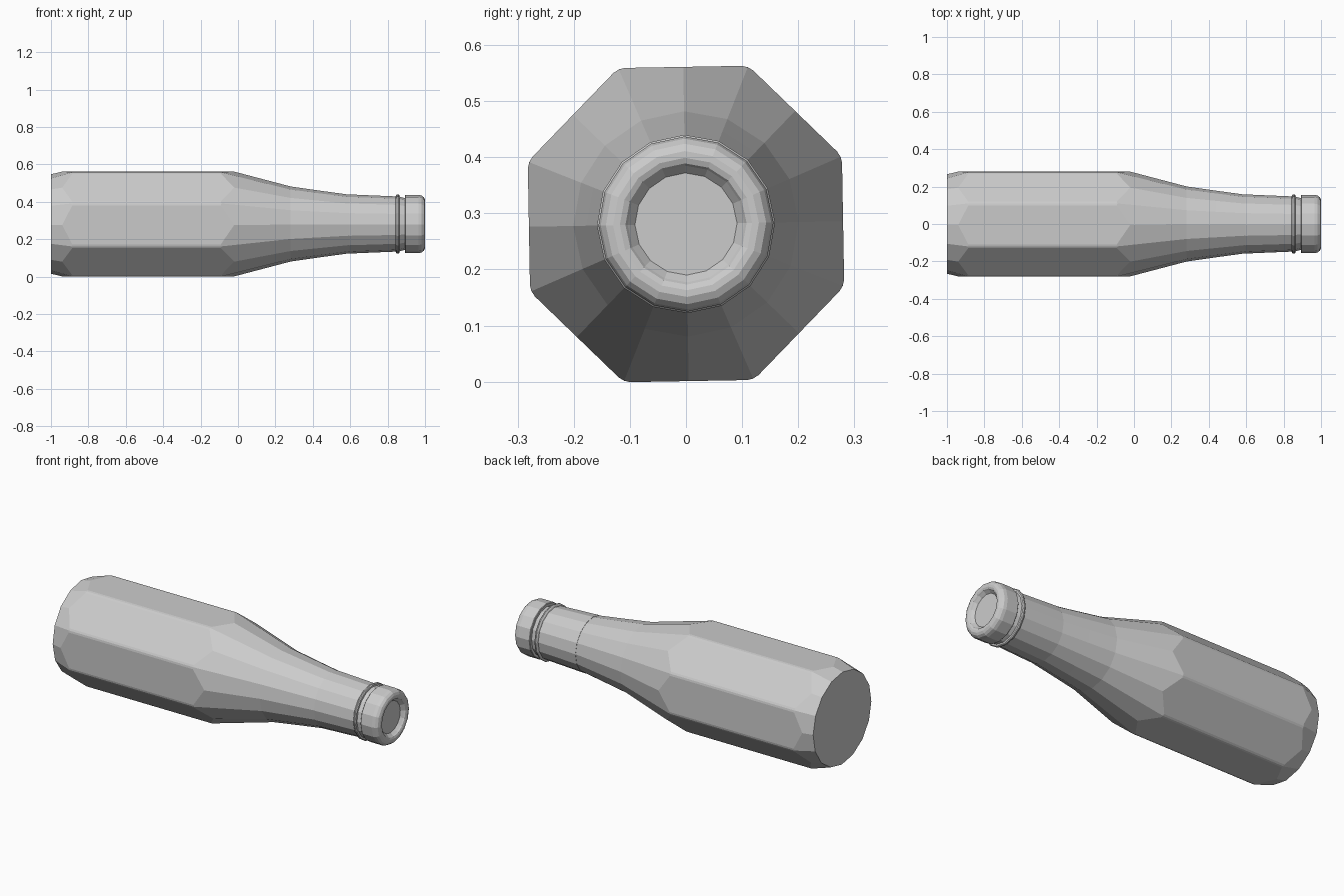
import bpy, bmesh, math

if "Cube" in bpy.data.objects:
    bpy.data.objects.remove(bpy.data.objects["Cube"])

SIDES = 16
AXIS_Z = 0.281
TILT = math.radians(1)      # the bottle lies rolled by a degree
APOTHEM = 0.28              # centre to flat of the octagonal body
CORNER = APOTHEM / math.cos(math.pi / 8)

grey = bpy.data.materials.new("grey")
grey.diffuse_color = (0.6, 0.6, 0.6, 1)
grey.use_nodes = True
grey.node_tree.nodes["Principled BSDF"].inputs["Base Color"].default_value = grey.diffuse_color


def lathe(name, rings):
    """Skin rings along x. A ring is (x, r), or (x, r, corner_x, corner_r)
    where the odd spokes, lying on the octagon corners, differ."""
    bm = bmesh.new()
    loops = []
    for ring in rings:
        loop = []
        for i in range(SIDES):
            x, r = ring[2:] if len(ring) == 4 and i % 2 else ring[:2]
            a = 2 * math.pi * i / SIDES + TILT
            loop.append(bm.verts.new((x, r * math.cos(a), AXIS_Z + r * math.sin(a))))
        loops.append(loop)
    for p, q in zip(loops, loops[1:]):
        for i in range(SIDES):
            j = (i + 1) % SIDES
            bm.faces.new((p[i], p[j], q[j], q[i]))
    bm.faces.new(loops[0][::-1])
    bm.faces.new(loops[-1])
    # soften the long octagon corners
    long_edges = [e for e in bm.edges
                  if abs(e.verts[0].co.x - e.verts[1].co.x) > 0.7
                  and math.hypot(e.verts[0].co.y, e.verts[0].co.z - AXIS_Z) > APOTHEM + 0.01]
    if long_edges:
        bmesh.ops.bevel(bm, geom=long_edges, offset=0.012, segments=2,
                        profile=0.5, affect='EDGES')
    bmesh.ops.recalc_face_normals(bm, faces=bm.faces)
    mesh = bpy.data.meshes.new(name)
    bm.to_mesh(mesh)
    bm.free()
    mesh.materials.append(grey)
    obj = bpy.data.objects.new(name, mesh)
    bpy.context.collection.objects.link(obj)
    return obj


# Octagonal body running into a round shoulder
lathe("body", [
    (-1.0, 0.266),
    (-0.94, APOTHEM, -0.88, CORNER),
    (-0.02, APOTHEM, -0.10, CORNER),
    (0.28, 0.201),
    (0.44, 0.178),
    (0.60, 0.156),
])

# Neck, a hair wider than the shoulder end
lathe("neck", [(0.597, 0.158), (0.86, 0.147), (0.905, 0.135)])

# Thin rounded collar
lathe("collar", [(0.842, 0.146), (0.846, 0.155), (0.851, 0.159),
                 (0.857, 0.159), (0.862, 0.155), (0.866, 0.134)])

# Rounded lip with a recessed mouth
lathe("lip", [
    (0.892, 0.132), (0.892, 0.153), (0.895, 0.156),
    (0.965, 0.156), (0.982, 0.152), (0.994, 0.143), (1.0, 0.130),
    (1.0, 0.118), (0.996, 0.108), (0.99, 0.104), (0.975, 0.091),
])
